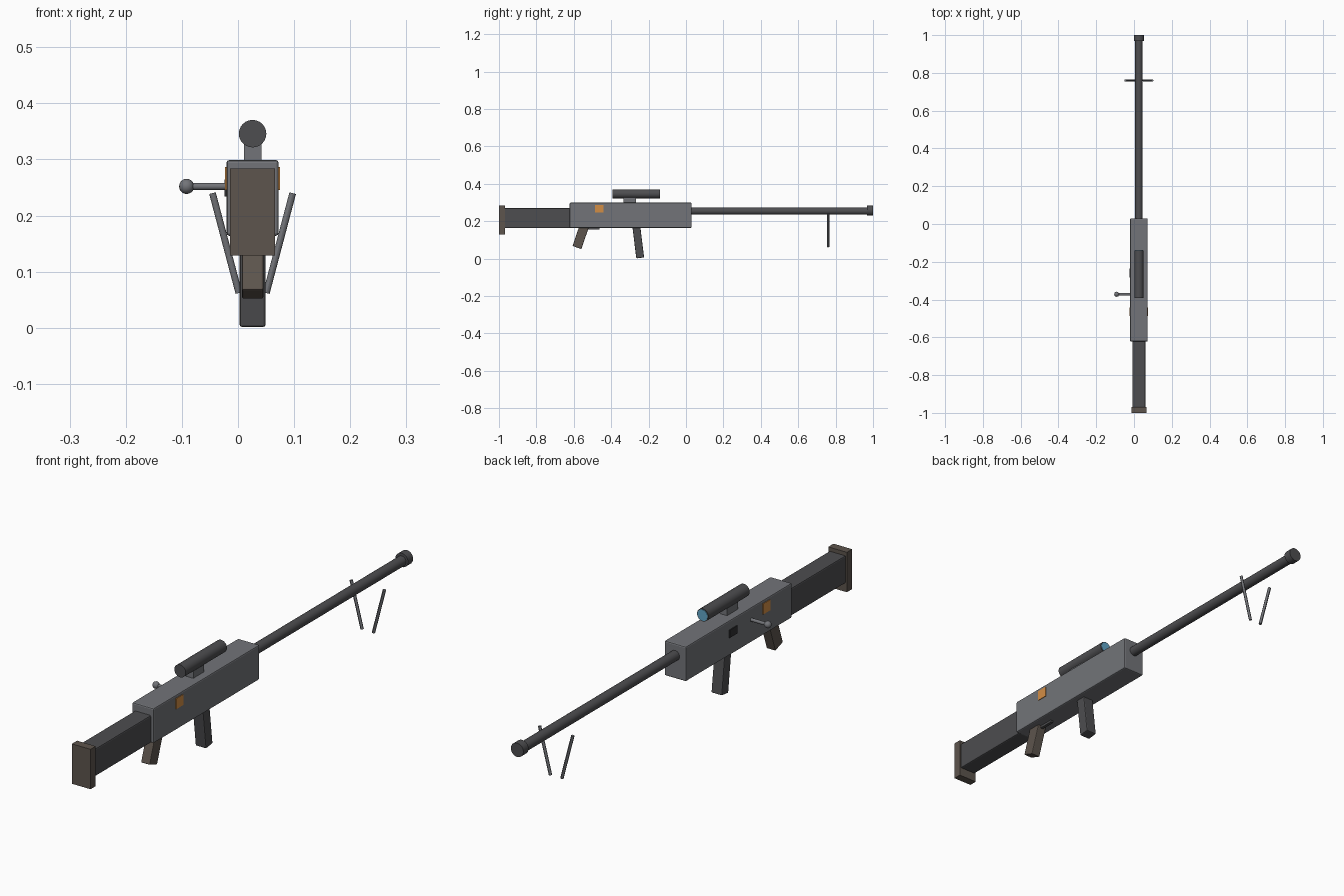
import bpy
from math import radians
from mathutils import Vector

if "Cube" in bpy.data.objects:
    bpy.data.objects.remove(bpy.data.objects["Cube"])

CX = 0.026  # centre line of the weapon


def material(name, r, g, b):
    m = bpy.data.materials.new(name)
    m.diffuse_color = (r, g, b, 1)
    m.use_nodes = True
    m.node_tree.nodes["Principled BSDF"].inputs["Base Color"].default_value = m.diffuse_color
    return m


STEEL = material("steel", 0.17, 0.175, 0.19)
DARK = material("dark_metal", 0.075, 0.075, 0.08)
BROWN = material("brown_rubber", 0.11, 0.09, 0.075)
BLACK = material("black", 0.03, 0.03, 0.033)
ORANGE = material("orange", 0.65, 0.27, 0.06)
GLASS = material("glass", 0.12, 0.38, 0.58)


def finish(ob, name, mat):
    ob.name = name
    ob.data.materials.append(mat)
    return ob


def box(name, mat, x, y, z, tilt=0, bevel=0):
    """Box from (min, max) ranges, tilted about x through its centre."""
    bpy.ops.mesh.primitive_cube_add(size=1)
    ob = bpy.context.object
    size = [r[1] - r[0] for r in (x, y, z)]
    for v in ob.data.vertices:
        v.co = [c * s for c, s in zip(v.co, size)]
    ob.location = [(r[0] + r[1]) / 2 for r in (x, y, z)]
    ob.rotation_euler.x = radians(tilt)
    if bevel:
        mod = ob.modifiers.new("bevel", 'BEVEL')
        mod.width, mod.segments = bevel, 2
    return finish(ob, name, mat)


def rod(name, mat, a, b, r, sides=24):
    """Cylinder running from point a to point b."""
    a, b = Vector(a), Vector(b)
    bpy.ops.mesh.primitive_cylinder_add(vertices=sides, radius=r, depth=(b - a).length,
                                        location=(a + b) / 2)
    ob = bpy.context.object
    ob.rotation_euler = (b - a).to_track_quat('Z', 'Y').to_euler()
    bpy.ops.object.shade_smooth_by_angle()
    return finish(ob, name, mat)


def mid(w):
    return (CX - w / 2, CX + w / 2)


# receiver, stock and butt plate
box("receiver", STEEL, mid(0.093), (-0.622, 0.03), (0.164, 0.299), bevel=0.005)
box("stock", DARK, mid(0.07), (-0.97, -0.615), (0.163, 0.27), bevel=0.005)
box("butt_plate", BROWN, mid(0.08), (-1.0, -0.968), (0.129, 0.284))

# barrel and muzzle
rod("barrel", DARK, (CX, 0.02, 0.254), (CX, 0.975, 0.254), 0.0195)
rod("muzzle", DARK, (CX, 0.968, 0.257), (CX, 1.0, 0.257), 0.027)

# scope on its mount
rod("scope", DARK, (CX, -0.393, 0.346), (CX, -0.14, 0.346), 0.0245)
rod("scope_lens", GLASS, (CX, -0.145, 0.346), (CX, -0.138, 0.346), 0.0215)
box("scope_mount", STEEL, mid(0.031), (-0.334, -0.267), (0.295, 0.332))

# grip, trigger and magazine
box("grip", BROWN, mid(0.038), (-0.588, -0.538), (0.056, 0.18), tilt=-19, bevel=0.003)
box("trigger", DARK, mid(0.012), (-0.53, -0.462), (0.155, 0.17))
box("magazine", DARK, mid(0.046), (-0.277, -0.235), (0.003, 0.185), tilt=7, bevel=0.004)

# bolt handle with ball knob
rod("bolt_handle", STEEL, (-0.09, -0.372, 0.252), (-0.01, -0.372, 0.252), 0.0065, 16)
bpy.ops.mesh.primitive_uv_sphere_add(segments=16, ring_count=10, radius=0.0135,
                                     location=(-0.0915, -0.372, 0.252))
bpy.ops.object.shade_smooth_by_angle()
finish(bpy.context.object, "bolt_knob", STEEL)

# side panels and ejection port
box("ejection_port", BLACK, (-0.024, -0.015), (-0.282, -0.235), (0.234, 0.264))
for side in (-1, 1):
    x = CX + side * 0.0465
    box("side_marker", ORANGE, (x - 0.0025, x + 0.0025), (-0.486, -0.442), (0.246, 0.287))
    # splayed bipod legs
    rod("bipod_leg", STEEL, (CX + side * 0.0715, 0.76, 0.24), (CX + side * 0.0245, 0.76, 0.062), 0.006, 12)
